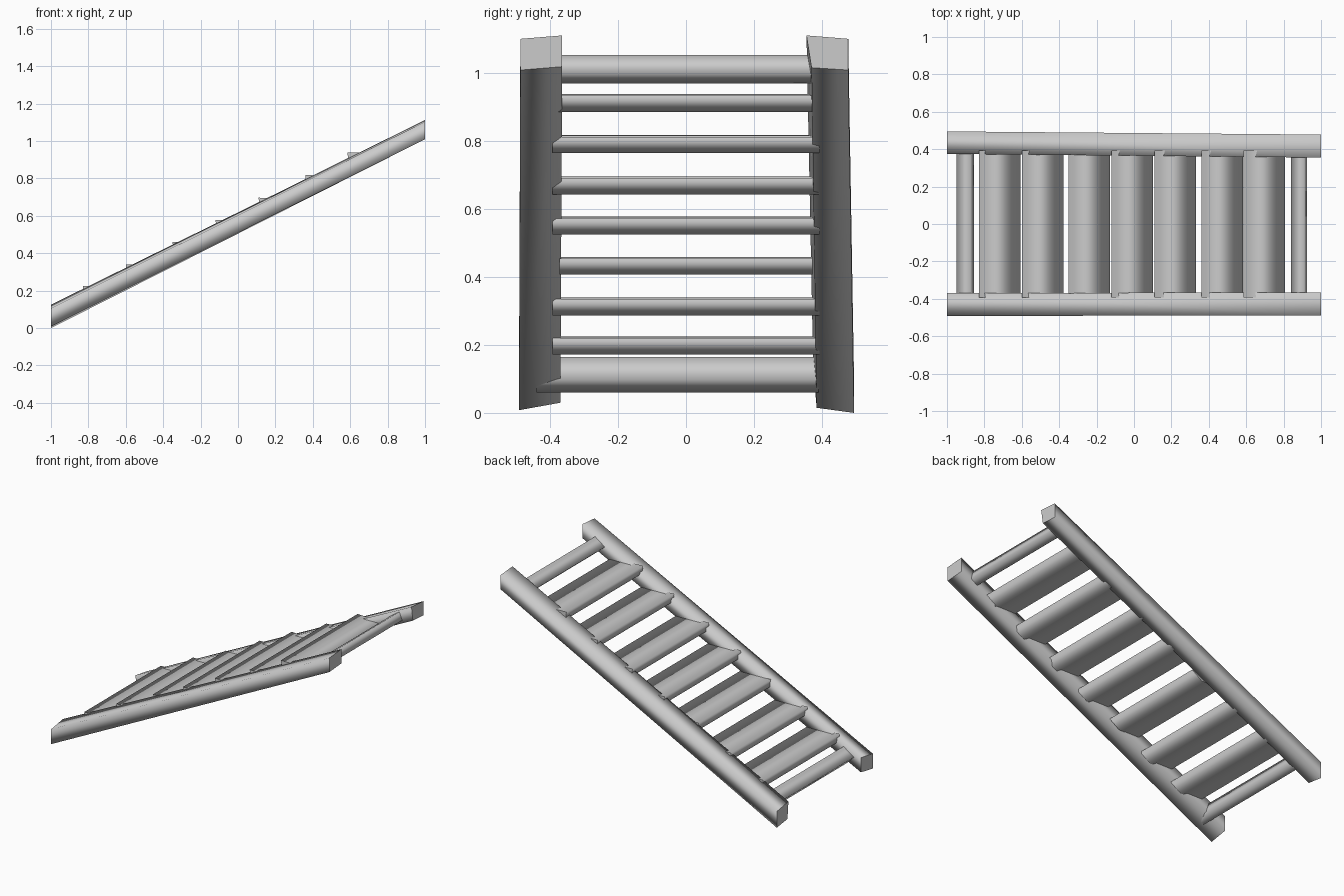
import bpy, bmesh

if "Cube" in bpy.data.objects:
    bpy.data.objects.remove(bpy.data.objects["Cube"])


def prism(name, start, end):
    """Bar between two matching end outlines: smooth sides, crisp flat caps."""
    bm = bmesh.new()
    a = [bm.verts.new(p) for p in start]
    b = [bm.verts.new(p) for p in end]
    n = len(a)
    for i in range(n):
        j = (i + 1) % n
        bm.faces.new((a[i], a[j], b[j], b[i])).smooth = True
    caps = [bm.faces.new(a[::-1]), bm.faces.new(b)]
    for cap in caps:
        for e in cap.edges:
            e.smooth = False
    bmesh.ops.recalc_face_normals(bm, faces=bm.faces)
    me = bpy.data.meshes.new(name)
    bm.to_mesh(me)
    bm.free()
    ob = bpy.data.objects.new(name, me)
    bpy.context.collection.objects.link(ob)
    return ob


def crossbar(name, section, y0, y1):
    """Bar running across the ladder with an x-z cross-section."""
    return prism(name, [(x, y0, z) for x, z in section],
                 [(x, y1, z) for x, z in section])


# Side rails, cut vertically at both ends
prism("front_rail",
      [(-1, -.492, .008), (-1, -.37, .03), (-1, -.37, .125), (-1, -.492, .105)],
      [(1, -.488, 1.01), (1, -.365, 1.02), (1, -.365, 1.112), (1, -.488, 1.102)])
prism("back_rail",
      [(-1, .385, .015), (-1, .495, 0), (-1, .495, .105), (-1, .375, .125)],
      [(1, .37, 1.017), (1, .478, 1.01), (1, .478, 1.102), (1, .355, 1.112)])

# Treads: flat on top, bevelled underneath to stay within the rails
treads = [(-.83, .225), (-.60, .34), (-.35, .46), (-.12, .578),
          (.11, .697), (.36, .818), (.585, .94)]
for i, (x, z) in enumerate(treads):
    reach = .372 if i == 2 else .394
    section = [(x, z), (x + .222, z - .005), (x + .15, z - .053), (x + .005, z - .05)]
    crossbar(f"tread_{i + 1}", section, -reach, reach)

# Square end rungs, tilted with the rails
crossbar("lower_rung", [(-.95, .115), (-.875, .165), (-.855, .10), (-.895, .06)], -.44, .39)
crossbar("upper_rung", [(.84, 1.005), (.91, 1.055), (.925, 1.0), (.88, .97)], -.385, .385)
